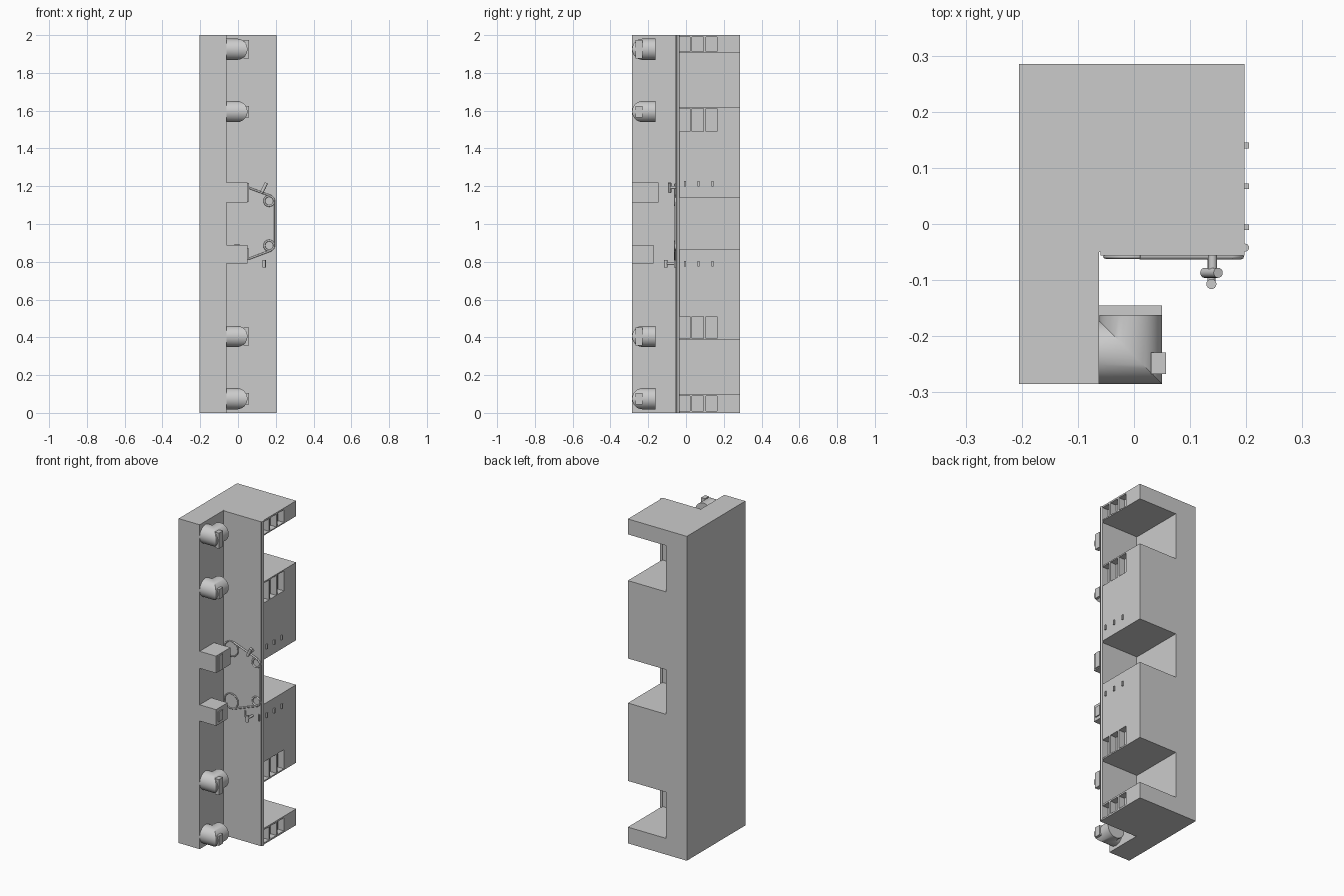
import bpy, bmesh, math
from mathutils import Vector

if "Cube" in bpy.data.objects:
    bpy.data.objects.remove(bpy.data.objects["Cube"])


def finish(name, bm, smooth=False):
    bmesh.ops.recalc_face_normals(bm, faces=bm.faces)
    mesh = bpy.data.meshes.new(name)
    bm.to_mesh(mesh)
    bm.free()
    ob = bpy.data.objects.new(name, mesh)
    bpy.context.collection.objects.link(ob)
    if smooth:
        bpy.ops.object.select_all(action='DESELECT')
        bpy.context.view_layer.objects.active = ob
        ob.select_set(True)
        bpy.ops.object.shade_smooth_by_angle(angle=math.radians(35))
    return ob


def add_box(bm, x0, x1, y0, y1, z0, z1):
    vs = bmesh.ops.create_cube(bm, size=1)['verts']
    for v in vs:
        v.co = ((x0 + x1) / 2 + v.co.x * (x1 - x0),
                (y0 + y1) / 2 + v.co.y * (y1 - y0),
                (z0 + z1) / 2 + v.co.z * (z1 - z0))


def box(name, *dims):
    bm = bmesh.new()
    add_box(bm, *dims)
    return finish(name, bm)


def prism_y(name, profile, y0, y1):
    bm = bmesh.new()
    face = bm.faces.new([bm.verts.new((x, y0, z)) for x, z in profile])
    ext = bmesh.ops.extrude_face_region(bm, geom=[face])['geom']
    bmesh.ops.translate(bm, vec=(0, y1 - y0, 0),
                        verts=[g for g in ext if isinstance(g, bmesh.types.BMVert)])
    return finish(name, bm)


def rod(name, a, b, r, sides=16):
    a, b = Vector(a), Vector(b)
    bm = bmesh.new()
    vs = bmesh.ops.create_cone(bm, cap_ends=True, segments=sides, radius1=r,
                               radius2=r, depth=(b - a).length)['verts']
    m = (b - a).to_track_quat('Z', 'Y').to_matrix()
    for v in vs:
        v.co = m @ v.co + (a + b) / 2
    return finish(name, bm, True)


def ring(name, x, z, radius, r):
    bpy.ops.mesh.primitive_torus_add(location=(x, -0.058, z), rotation=(math.pi / 2, 0, 0),
                                     major_radius=radius, minor_radius=r,
                                     major_segments=32, minor_segments=8)
    bpy.context.object.name = name
    bpy.ops.object.shade_smooth_by_angle(angle=math.radians(60))


def elbow(name, z):
    # mitred pipe bend: leaves the side wall along x and turns toward the door
    bm, n, r, cx, cy = bmesh.new(), 40, 0.056, -0.006, -0.229
    rings = []
    for kind in range(3):
        loop = []
        for i in range(n):
            t = 2 * math.pi * (i + 0.5) / n
            c, s = r * math.cos(t), r * math.sin(t)
            x = -0.065 if kind == 0 else cx - c
            y = -0.162 if kind == 2 else cy + c
            loop.append(bm.verts.new((x, y, z + s)))
        rings.append(loop)
    for a, b in zip(rings, rings[1:]):
        for i in range(n):
            j = (i + 1) % n
            bm.faces.new((a[i], a[j], b[j], b[i]))
    bm.faces.new(rings[0])
    bm.faces.new(rings[2])
    return finish(name, bm, True)


# cabinet body with three bays open to the back and right
L, W, R = -0.205, -0.062, 0.197
profile = [(L, 0), (R, 0)]
for lo, hi in [(0.1, 0.385), (0.865, 1.14), (1.62, 1.905)]:
    profile += [(R, lo), (W, lo), (W, hi), (R, hi)]
profile += [(R, 2), (L, 2)]
body = prism_y("cabinet_body", profile, -0.05, 0.285)
box("front_spine", L, W, -0.285, -0.05, 0, 2)

# recessed windows in the right side
cut = bmesh.new()
slots = [(-0.036, 0.022), (0.032, 0.092), (0.105, 0.165)]
for z0, z1 in [(0.01, 0.09), (0.393, 0.51), (1.49, 1.612), (1.912, 1.99)]:
    for y0, y1 in slots:
        add_box(cut, R - 0.04, R + 0.05, y0, y1, z0, z1)
cutter = finish("window_cutter", cut)
mod = body.modifiers.new("windows", 'BOOLEAN')
mod.operation, mod.solver, mod.object = 'DIFFERENCE', 'EXACT', cutter
bpy.context.view_layer.objects.active = body
bpy.ops.object.modifier_apply(modifier=mod.name)
bpy.data.objects.remove(cutter)

# front door and its full-height hinge
box("front_door", W + 0.002, R, -0.056, -0.049, 0, 2)
rod("door_hinge", (0.198, -0.042, 0), (0.198, -0.042, 2), 0.007)

# small switches on the right side
for z in (0.79, 1.213):
    for y in (-0.006, 0.067, 0.14):
        box("side_switch", R - 0.005, 0.205, y - 0.005, y + 0.005, z - 0.014, z + 0.014)

# pipe elbows and square ducts, with blank label plates
for z in (0.075, 0.405, 1.595, 1.925):
    elbow("pipe_elbow", z)
box("outlet_duct", W, 0.05, -0.285, -0.145, 1.115, 1.22)
box("inlet_duct", W, 0.05, -0.285, -0.172, 0.79, 0.89)
for z, h in [(0.075, 0.03), (0.405, 0.048), (0.84, 0.03), (1.168, 0.048),
             (1.595, 0.03), (1.925, 0.048)]:
    box("label_plate", 0.03, 0.057, -0.267, -0.229, z - h, z + h)

# hose loop on the door: large coils, small coils and straight runs
for sign, zb, zs in [(1, 1.165, 1.122), (-1, 0.842, 0.886)]:
    ring("large_coil", -0.005, zb, 0.046, 0.004)
    ring("small_coil", 0.165, zs, 0.026, 0.005)
    rod("hose_run", (0.01, -0.058, zb + sign * 0.044),
        (0.175, -0.058, zs + sign * 0.026), 0.005)
rod("hose_link", (0.191, -0.058, 0.886), (0.191, -0.058, 1.122), 0.004)

# upper valve with tilted lever
rod("upper_valve_stem", (0.14, -0.05, 1.193), (0.14, -0.087, 1.193), 0.008)
rod("upper_valve_lever", (0.126, -0.087, 1.168), (0.15, -0.087, 1.217), 0.009)

# lower valve with upright lever and flanges
rod("lower_valve_stem", (0.138, -0.05, 0.79), (0.138, -0.107, 0.79), 0.007)
rod("lower_valve_lever", (0.138, -0.107, 0.77), (0.138, -0.107, 0.81), 0.009)
for x in (0.091, 0.184):
    box("valve_flange", x - 0.004, x + 0.004, -0.063, -0.052, 0.77, 0.81)
